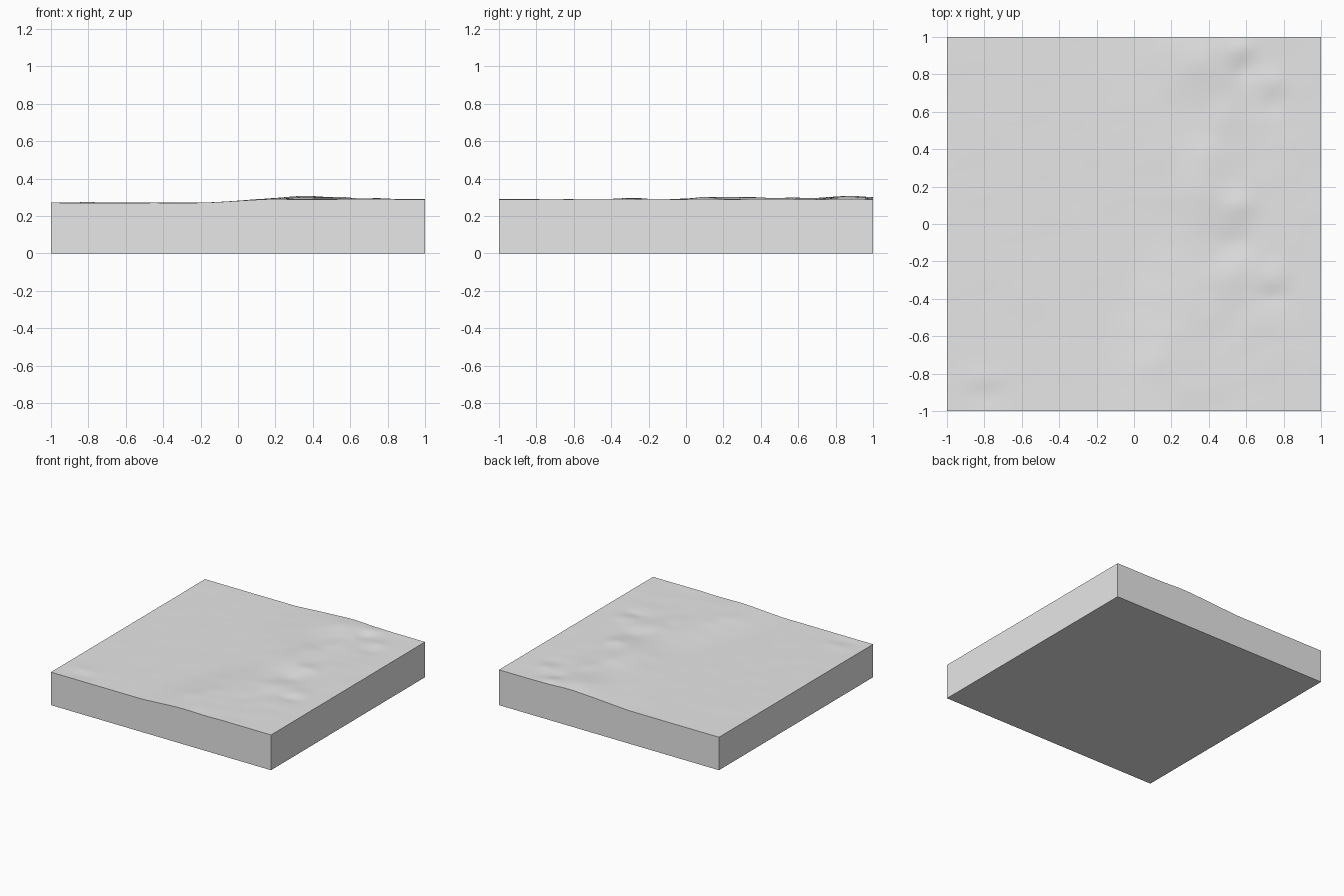
import bpy
import bmesh
import math
from mathutils import Vector, noise

old = bpy.data.objects.get("Cube")
if old:
    bpy.data.objects.remove(old, do_unlink=True)

CELLS = 90

# One plain stone colour
stone = bpy.data.materials.new("light_grey")
stone.use_nodes = True
GREY = (0.8, 0.8, 0.8, 1)
stone.diffuse_color = GREY
stone.node_tree.nodes["Principled BSDF"].inputs["Base Color"].default_value = GREY

# Mounds and hollows: x, y, radius in x, radius in y, height
BUMPS = [
    (0.36, 0.87, 0.17, 0.16, 0.018),
    (0.38, 0.25, 0.14, 0.22, 0.012),
    (0.55, 0.10, 0.09, 0.07, 0.011),
    (0.53, -0.09, 0.10, 0.07, -0.008),
    (0.50, -0.28, 0.10, 0.08, 0.008),
    (0.75, -0.28, 0.09, 0.07, 0.006),
    (0.74, -0.39, 0.09, 0.05, -0.007),
    (0.58, 0.82, 0.06, 0.06, -0.008),
    (0.58, 0.94, 0.07, 0.05, 0.006),
    (0.74, 0.76, 0.07, 0.06, 0.007),
    (0.74, 0.63, 0.07, 0.06, -0.006),
    (0.48, 0.58, 0.09, 0.12, 0.008),
    (0.12, -0.72, 0.09, 0.10, 0.004),
    (-0.8, -0.82, 0.10, 0.05, 0.003),
    (-0.8, -0.92, 0.10, 0.05, -0.003),
]


def smooth_step(a, b, v):
    t = min(max((v - a) / (b - a), 0), 1)
    return t * t * (3 - 2 * t)


def ground_height(x, y):
    # low plain on the right-hand side, raised shelf on the left
    edge = 0.08 + 0.2 * math.exp(-((y + 0.1) / 0.45) ** 2)
    z = 0.271 + 0.019 * smooth_step(edge - 0.32, edge + 0.12, x)
    for bx, by, rx, ry, h in BUMPS:
        z += h * math.exp(-((x - bx) / rx) ** 2 - ((y - by) / ry) ** 2)
    # fine ripples, stronger along the rough band
    rough = 0.0008 + 0.0025 * math.exp(-((x - 0.5) / 0.3) ** 2)
    return z + rough * noise.noise(Vector((x * 6, y * 8, 0.5)))


# Ground surface, then walls dropped from its rim and a flat base
bm = bmesh.new()
bmesh.ops.create_grid(bm, x_segments=CELLS, y_segments=CELLS, size=1)
for v in bm.verts:
    v.co.z = ground_height(v.co.x, v.co.y)
rim = [e for e in bm.edges if e.is_boundary]
walls = bmesh.ops.extrude_edge_only(bm, edges=rim)["geom"]
for v in walls:
    if isinstance(v, bmesh.types.BMVert):
        v.co.z = 0
base_rim = [e for e in bm.edges if e.is_boundary]
bmesh.ops.contextual_create(bm, geom=base_rim)
bmesh.ops.recalc_face_normals(bm, faces=bm.faces)

mesh = bpy.data.meshes.new("terrain_block")
bm.to_mesh(mesh)
bm.free()
mesh.materials.append(stone)
block = bpy.data.objects.new("terrain_block", mesh)
bpy.context.collection.objects.link(block)

# Soft ground with crisp block edges
bpy.ops.object.select_all(action="DESELECT")
block.select_set(True)
bpy.context.view_layer.objects.active = block
bpy.ops.object.shade_smooth_by_angle(angle=math.radians(40))
